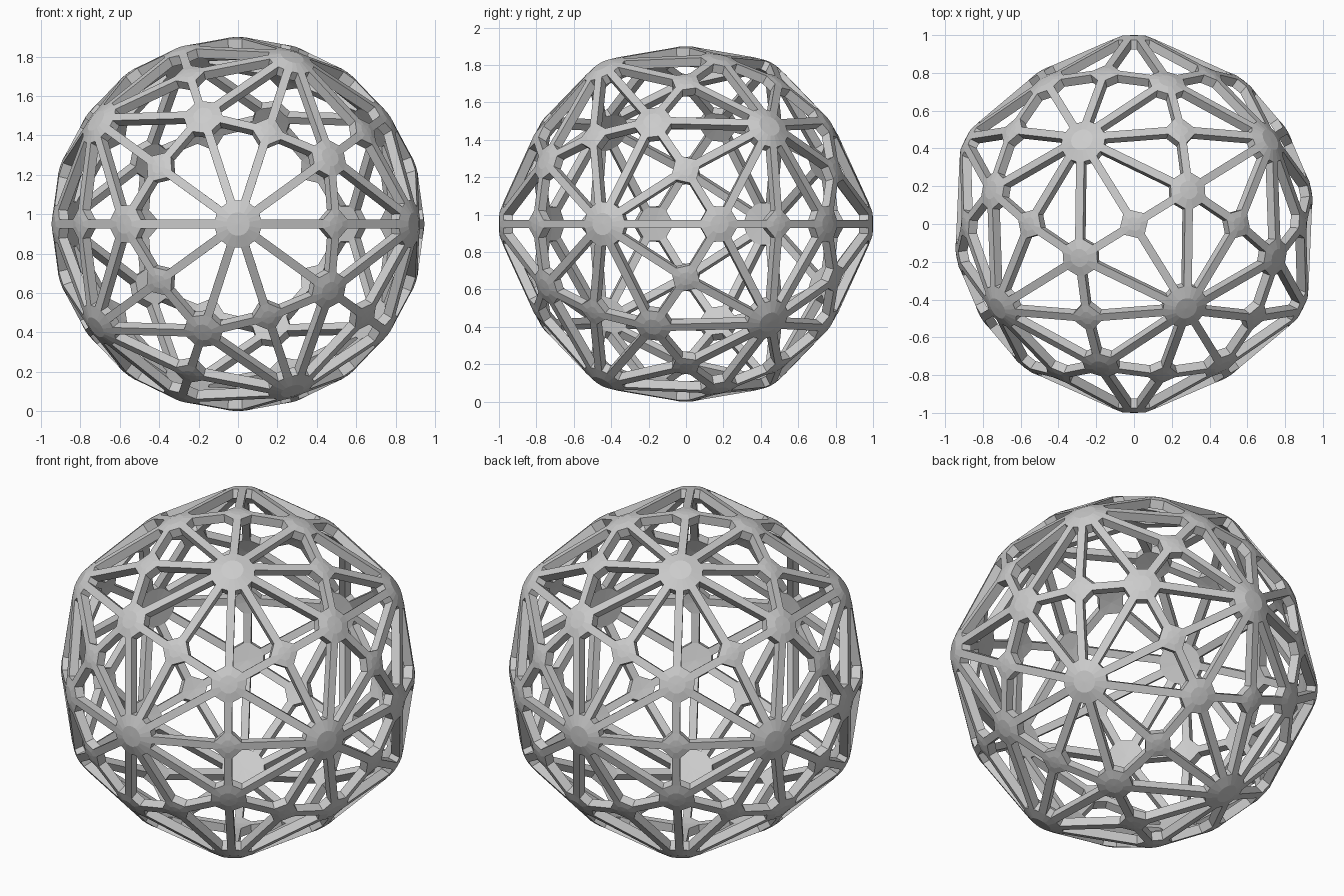
import bpy, bmesh
from math import sin, cos, radians, atan2
from itertools import combinations, permutations
from mathutils import Vector

if "Cube" in bpy.data.objects:
    bpy.data.objects.remove(bpy.data.objects["Cube"])

CENTRE = Vector((0, 0, 0.95))
HALF_W = 0.022            # half width of a strut
INNER = 0.948             # scale of the inner skin
# per node kind: (virtual corner radius, blunt cap radius, hub size)
KIND = {5: (1.03, 1.0, 0.13), 3: (0.966, 0.956, 0.10), 2: (0.955, 0.95, 0.075)}

# icosahedron directions, axis along y
ico = [Vector((0, -1, 0)), Vector((0, 1, 0))]
h, r = 0.2 ** 0.5, 2 * 0.2 ** 0.5
for k in range(5):
    a = radians(72 * k)
    ico.append(Vector((r * cos(a), -h, r * sin(a))))
    ico.append(Vector((-r * cos(a), h, -r * sin(a))))

nodes, kinds, lookup = [], [], {}


def node(ids):
    """Node above a corner, edge middle or face centre of the icosahedron."""
    key = tuple(sorted(ids))
    if key not in lookup:
        lookup[key] = len(nodes)
        kind = {1: 5, 2: 2, 3: 3}[len(key)]
        d = sum((ico[i] for i in key), Vector()).normalized()
        nodes.append(d * KIND[kind][0])
        kinds.append(kind)
    return lookup[key]


# 120 triangles: corner, edge middle, face centre
tris = []
for f in combinations(range(12), 3):
    if all((ico[i] - ico[j]).length < 1.2 for i, j in combinations(f, 2)):
        for a, b in permutations(f, 2):
            tris.append((node([a]), node([a, b]), node(f)))

bm = bmesh.new()
outer, inner, hubs, struts = {}, {}, {}, {}

# points of each chamfered opening
for t in tris:
    for v, p, q in permutations(t, 3):
        u = (nodes[p] - nodes[v]).normalized()
        n = nodes[q] - nodes[v]
        n = (n - u * n.dot(u)).normalized()
        co = nodes[v] + u * KIND[kinds[v]][2] + n * HALF_W
        key = (v, p, q)
        outer[key] = bm.verts.new(co + CENTRE)
        inner[key] = bm.verts.new(co * INNER + CENTRE)
        hubs.setdefault(v, []).append(key)
        if v < p:
            struts.setdefault((v, p), []).append(q)

# side walls of the openings
for a, b, c in tris:
    loop = [(a, c, b), (a, b, c), (b, a, c), (b, c, a), (c, b, a), (c, a, b)]
    for i in range(6):
        k, l = loop[i], loop[(i + 1) % 6]
        bm.faces.new((outer[k], outer[l], inner[l], inner[k]))

# flat strut faces, outside and inside
for (v, p), (q, s) in struts.items():
    for skin in (outer, inner):
        bm.faces.new((skin[v, p, q], skin[v, p, s], skin[p, v, s], skin[p, v, q]))

# blunt domed hubs
for v, keys in hubs.items():
    axis = nodes[v].normalized()
    e1 = axis.orthogonal().normalized()
    e2 = axis.cross(e1)
    cap = KIND[kinds[v]][1]

    def angle(k):
        d = outer[k].co - CENTRE
        return atan2(d.dot(e2), d.dot(e1))

    keys.sort(key=angle)
    n = len(keys)
    ring = []
    for k in keys:
        d = outer[k].co - CENTRE
        ring.append(bm.verts.new(CENTRE + axis * (cap - 0.002) + (d - axis * d.dot(axis)) * 0.5))
    top = bm.verts.new(CENTRE + axis * cap)
    for i in range(n):
        j = (i + 1) % n
        bm.faces.new((outer[keys[i]], outer[keys[j]], ring[j], ring[i]))
        bm.faces.new((ring[i], ring[j], top))
    mid = sum((inner[k].co for k in keys), Vector()) / n
    low = bm.verts.new(mid + axis * 0.004)
    for i in range(n):
        bm.faces.new((inner[keys[i]], inner[keys[(i + 1) % n]], low))

bmesh.ops.recalc_face_normals(bm, faces=bm.faces[:])
mesh = bpy.data.meshes.new("lattice_sphere")
bm.to_mesh(mesh)
bm.free()
bpy.context.collection.objects.link(bpy.data.objects.new("lattice_sphere", mesh))
